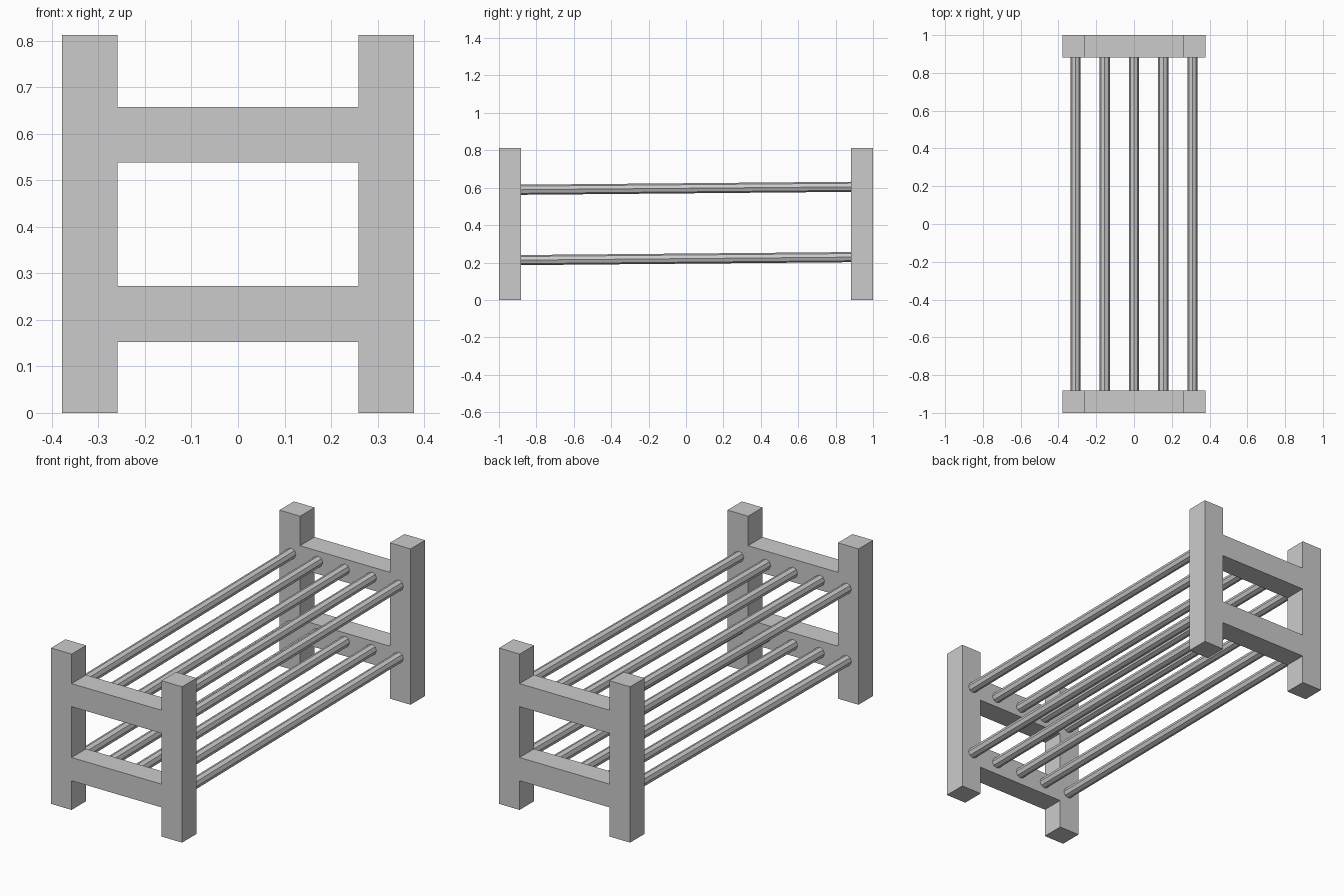
import bpy
from mathutils import Vector

if "Cube" in bpy.data.objects:
    bpy.data.objects.remove(bpy.data.objects["Cube"])

HALF_W, HALF_L, HEIGHT = 0.378, 1.0, 0.812
POST = 0.119                                   # square post thickness
INNER_X = HALF_W - POST
INNER_Y = HALF_L - POST


def box(name, lo, hi):
    lo, hi = Vector(lo), Vector(hi)
    bpy.ops.mesh.primitive_cube_add(size=1, location=(lo + hi) / 2)
    ob = bpy.context.object
    ob.name = name
    ob.scale = hi - lo
    bpy.ops.object.transform_apply(location=False, rotation=False, scale=True)
    return ob


def rod(name, start, end, radius, sides=8):
    start, end = Vector(start), Vector(end)
    axis = end - start
    bpy.ops.mesh.primitive_cylinder_add(vertices=sides, radius=radius, depth=axis.length,
                                        location=(start + end) / 2)
    ob = bpy.context.object
    ob.name = name
    ob.rotation_euler = axis.to_track_quat('Z', 'Y').to_euler()
    return ob


# End frames: two posts joined by two flush rails
for end, sy in (("front", -1), ("back", 1)):
    y0, y1 = sorted((sy * INNER_Y, sy * HALF_L))
    for side, sx in (("left", -1), ("right", 1)):
        x0, x1 = sorted((sx * INNER_X, sx * HALF_W))
        box(f"{end}_{side}_post", (x0, y0, 0), (x1, y1, HEIGHT))
    for level, z0, z1 in (("lower", 0.152, 0.273), ("upper", 0.538, 0.658)):
        box(f"{end}_{level}_rail", (-INNER_X, y0, z0), (INNER_X, y1, z1))

# Shelf rods: five per level, rising slightly towards the back
for level, z in (("lower", 0.221), ("upper", 0.597)):
    for i in range(5):
        x = (i - 2) * 0.155
        rod(f"{level}_shelf_rod_{i + 1}", (x, -INNER_Y - 0.01, z - 0.008),
            (x, INNER_Y + 0.01, z + 0.008), 0.027)
